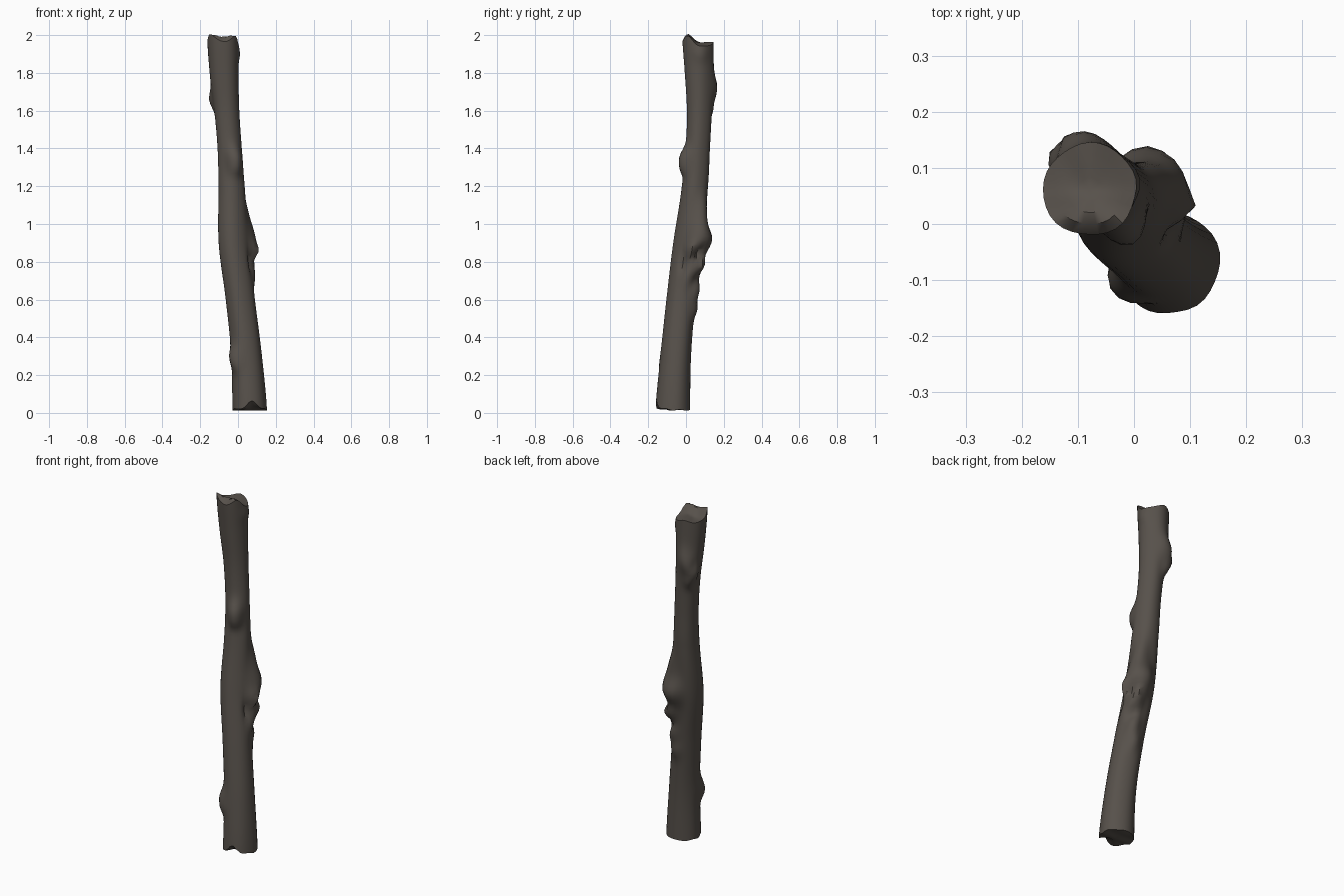
import bpy, bmesh, math
from math import sin, cos, pi, exp, radians

if "Cube" in bpy.data.objects:
    bpy.data.objects.remove(bpy.data.objects["Cube"])

# Trunk path: z, centre x, centre y, radius
PATH = [(0.0, .062, -.070, .092), (.3, .046, -.054, .081), (.6, .012, -.026, .077),
        (.9, -.026, .010, .077), (1.2, -.035, .047, .069), (1.4, -.045, .062, .064),
        (1.6, -.060, .070, .066), (1.8, -.074, .068, .076), (2.0, -.080, .061, .083)]

# Knots: angle in degrees, z, height, angular width in degrees, z width
KNOTS = [(35, .93, .058, 26, .085), (72, .91, .042, 20, .060), (40, 1.07, .020, 22, .07),
         (12, .86, .036, 13, .040), (48, .78, .046, 20, .045), (12, .73, .018, 16, .05),
         (62, .65, .026, 18, .050), (75, .55, .018, 18, .040),
         (34, .845, -.030, 9, .03), (-8, .80, -.018, 10, .05), (50, .71, -.014, 10, .025),
         (-68, 1.35, .036, 25, .045), (-68, 1.29, .018, 22, .03),
         (128, 1.69, .030, 24, .055), (150, 1.65, .022, 16, .04), (100, 1.74, .016, 20, .05),
         (128, 1.60, .018, 16, .03), (140, 1.70, -.012, 8, .03),
         (215, .30, .026, 22, .045), (225, .25, .012, 18, .03), (10, 1.90, .010, 22, .03)]
SIDES, RINGS, CAP_RINGS = 32, 90, 4


def spline(z):
    """Smooth interpolation of the trunk path."""
    i = max(0, min(len(PATH) - 2, sum(p[0] <= z for p in PATH) - 1))
    p = [PATH[max(0, min(len(PATH) - 1, i + k))] for k in (-1, 0, 1, 2)]
    t = (z - p[1][0]) / (p[2][0] - p[1][0])
    return [.5 * (2 * b + (c - a) * t + (2 * a - 5 * b + 4 * c - d) * t * t
                  + (3 * b - a - 3 * c + d) * t ** 3)
            for a, b, c, d in list(zip(*p))[1:]]


def radius(a, z, base):
    """Slightly uneven trunk radius plus the knots."""
    r = base * (1 + .015 * sin(3 * a + 2 * z) + .012 * sin(5 * a - 3 * z))
    for deg, kz, h, wa, wz in KNOTS:
        d = (a - radians(deg) + pi) % (2 * pi) - pi
        q = (d / radians(wa)) ** 2 + ((z - kz) / wz) ** 2
        r += h * exp(-.65 * q)
    return r


def break_height(x, y, top):
    """Ragged broken ends, from position relative to the trunk centre (unit radius)."""
    if top:
        return 1.958 + .042 * exp(-((y + .60) / .38) ** 2) - .012 * max(0, x) \
            + .006 * sin(4 * x + 2 * y)
    return .012 + .050 * exp(-((x - .15) / .38) ** 2) * max(0, -y - .25) / .75 \
        + .010 * max(0, -y) ** 3 - .010 * cos(3 * x) * max(0, -y) + .006 * sin(4 * y) ** 2


def point(a, f, t):
    """Point on the log at angle a, radial fraction f and height fraction t."""
    u, v = f * cos(a), f * sin(a)
    lo, hi = break_height(u, v, False), break_height(u, v, True)
    z = max(0, lo) + (hi - max(0, lo)) * t
    cx, cy, base = spline(z)
    r = radius(a, z, base) * f
    return cx + r * cos(a), cy + r * sin(a), z


# Rows run from the bottom break, up the bark, and in across the top break
rows = [(k / CAP_RINGS, 0) for k in range(1, CAP_RINGS)]
rows += [(1, i / RINGS) for i in range(RINGS + 1)]
rows += [(k / CAP_RINGS, 1) for k in range(CAP_RINGS - 1, 0, -1)]

bm = bmesh.new()
grid = [[bm.verts.new(point(2 * pi * s / SIDES, f, t)) for s in range(SIDES)] for f, t in rows]
for a, b in zip(grid, grid[1:]):
    for s in range(SIDES):
        n = (s + 1) % SIDES
        bm.faces.new((a[s], a[n], b[n], b[s]))
bottom, top = bm.verts.new(point(0, 0, 0)), bm.verts.new(point(0, 0, 1))
for s in range(SIDES):
    n = (s + 1) % SIDES
    bm.faces.new((bottom, grid[0][n], grid[0][s]))
    bm.faces.new((top, grid[-1][s], grid[-1][n]))

mesh = bpy.data.meshes.new("log")
bm.to_mesh(mesh)
bm.free()
log = bpy.data.objects.new("log", mesh)
bpy.context.collection.objects.link(log)

# Dark bark colour
bark = bpy.data.materials.new("dark bark")
bark.diffuse_color = (.095, .082, .070, 1)
bark.use_nodes = True
bark.node_tree.nodes["Principled BSDF"].inputs["Base Color"].default_value = bark.diffuse_color
mesh.materials.append(bark)

bpy.context.view_layer.objects.active = log
log.select_set(True)
bpy.ops.object.shade_smooth_by_angle(angle=radians(40))
